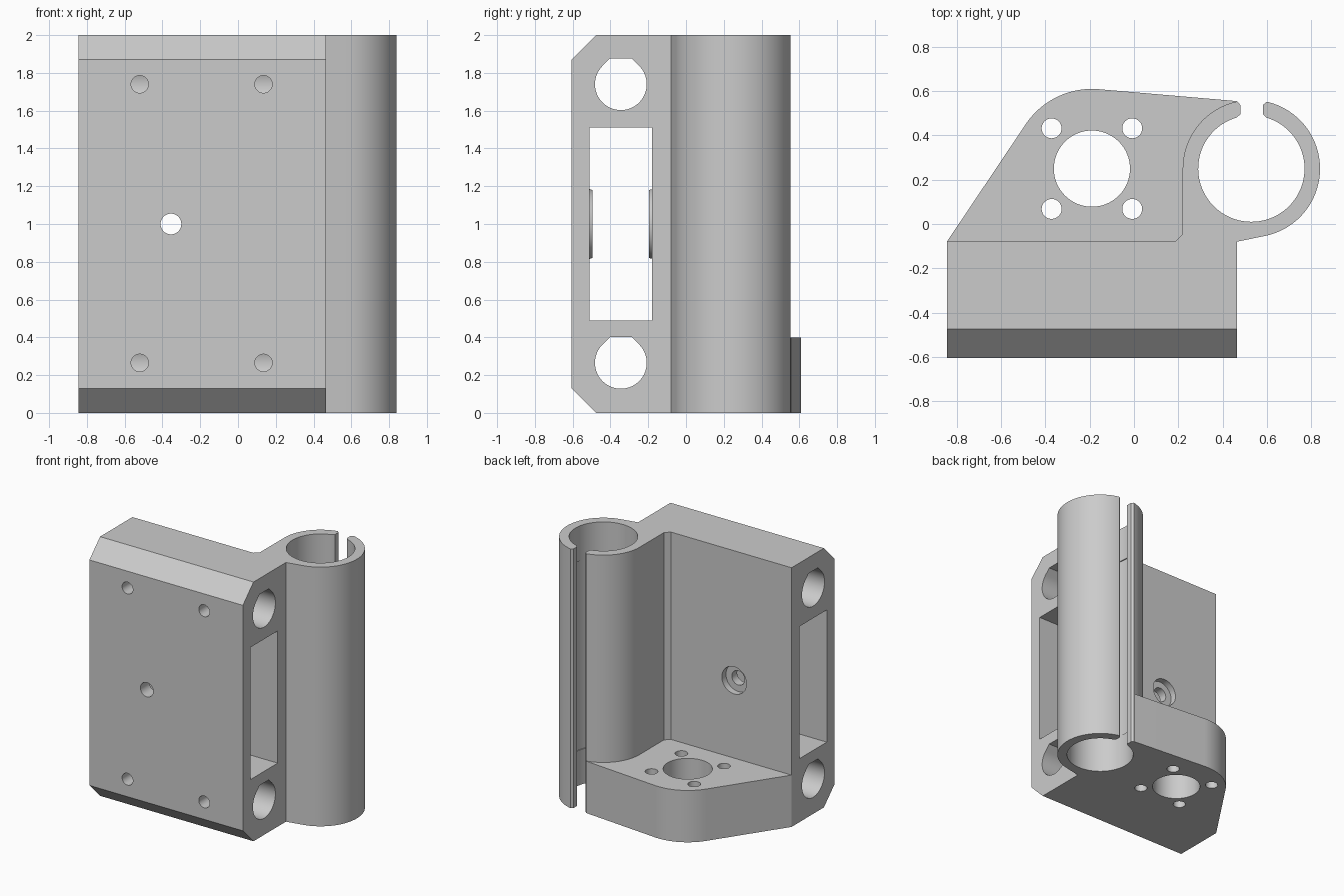
import bpy, bmesh
from math import sin, cos, radians, sqrt

if "Cube" in bpy.data.objects:
    bpy.data.objects.remove(bpy.data.objects["Cube"])

grey = bpy.data.materials.new("light grey plastic")
grey.use_nodes = True
grey.diffuse_color = (0.6, 0.6, 0.6, 1)
grey.node_tree.nodes["Principled BSDF"].inputs["Base Color"].default_value = (0.6, 0.6, 0.6, 1)

PLACE = {"x": lambda u, v, w: (w, u, v),
         "y": lambda u, v, w: (u, w, v),
         "z": lambda u, v, w: (u, v, w)}


def arc(cu, cv, r, start, end, steps=48):
    angles = [radians(start + (end - start) * i / steps) for i in range(steps + 1)]
    return [(cu + r * cos(a), cv + r * sin(a)) for a in angles]


def circle(cu, cv, r, steps=64):
    return arc(cu, cv, r, 0, 360, steps)[:-1]


def prism(name, profile, axis, low, high, top_profile=None):
    """Extrude a flat profile along an axis, optionally tapering to a second profile."""
    bm = bmesh.new()
    put = PLACE[axis]
    a = [bm.verts.new(put(u, v, low)) for u, v in profile]
    b = [bm.verts.new(put(u, v, high)) for u, v in (top_profile or profile)]
    n = len(a)
    bm.faces.new(a)
    bm.faces.new(b)
    for i in range(n):
        j = (i + 1) % n
        bm.faces.new((a[i], a[j], b[j], b[i]))
    bmesh.ops.recalc_face_normals(bm, faces=bm.faces)
    mesh = bpy.data.meshes.new(name)
    bm.to_mesh(mesh)
    bm.free()
    mesh.materials.append(grey)
    ob = bpy.data.objects.new(name, mesh)
    bpy.context.collection.objects.link(ob)
    return ob


def combine(target, other, operation):
    """Apply an exact boolean and drop the helper."""
    mod = target.modifiers.new("cut", "BOOLEAN")
    mod.operation = operation
    mod.solver = "EXACT"
    mod.object = other
    bpy.context.view_layer.objects.active = target
    bpy.ops.object.modifier_apply(modifier=mod.name)
    bpy.data.objects.remove(other)


def cut(target, *args):
    combine(target, prism("cutter", *args), "DIFFERENCE")


LEFT, RIGHT, FRONT, BACK = -0.845, 0.465, -0.605, -0.08
ROD_HEIGHTS = (0.265, 1.74)
ROD_Y, ROD_R = -0.345, 0.137

# Carriage block with chamfered front edges
bracket = prism("rod_clamp_bracket",
                [(FRONT, 0.13), (-0.475, 0), (BACK, 0), (BACK, 2), (-0.475, 2), (FRONT, 1.87)],
                "x", LEFT, RIGHT)

# Belt window through the block
cut(bracket, [(-0.51, 0.49), (-0.18, 0.49), (-0.18, 1.51), (-0.51, 1.51)], "x", -1, 1)

# Shallow bosses around the bolt inside the window
BOLT = (-0.355, 1.0)
wide, narrow = circle(*BOLT, 0.19), circle(*BOLT, 0.18)
combine(bracket, prism("front_boss", wide, "y", -0.53, -0.495, narrow), "UNION")
combine(bracket, prism("back_boss", narrow, "y", -0.195, -0.16, wide), "UNION")

# Rod channels with flattened teardrop roofs, and screw holes from the front
for z in ROD_HEIGHTS:
    flat = ROD_R * (sqrt(2) - 1)
    teardrop = arc(ROD_Y, z, ROD_R, 135, 405) + [(ROD_Y + flat, z + ROD_R), (ROD_Y - flat, z + ROD_R)]
    cut(bracket, teardrop, "x", -1, 1)
    for x in (-0.52, 0.135):
        cut(bracket, circle(x, z, 0.046, 32), "y", -0.7, ROD_Y)

# Bolt hole with counterbore at the back
cut(bracket, circle(*BOLT, 0.055, 32), "y", -0.7, 0)
cut(bracket, circle(*BOLT, 0.105, 48), "y", -0.13, 0)

# Split tube with its web to the block
TX, TY, OUTER, INNER = 0.53, 0.25, 0.31, 0.24
tube_profile = (arc(TX, TY, OUTER, 77, -77, 64)
                + [(RIGHT, BACK), (RIGHT, -0.12), (0.185, -0.12), (0.185, BACK), (0.22, -0.045)]
                + arc(TX, TY, OUTER, 180, 102, 32)
                + [(0.48, 0.538), (0.48, 0.495)]
                + arc(TX, TY, INNER, 106, 434, 96)
                + [(0.583, 0.495), (0.583, 0.538)])
combine(bracket, prism("split_tube", tube_profile, "z", 0, 2), "UNION")

# Motor flange at the bottom
MX, MY = -0.19, 0.25
flange_profile = ([(LEFT, -0.12), (LEFT, BACK)]
                  + arc(MX, MY, 0.36, 145.4, 85.2, 24)
                  + [(0.463, 0.555)]
                  + arc(TX, TY, 0.275, 104, 180, 16)
                  + [(0.255, -0.12)])
combine(bracket, prism("motor_flange", flange_profile, "z", 0, 0.4), "UNION")

# Motor opening and its four screw holes
cut(bracket, circle(MX, MY, 0.172), "z", -0.1, 0.5)
for sx in (-1, 1):
    for sy in (-1, 1):
        cut(bracket, circle(MX + sx * 0.182, MY + sy * 0.182, 0.045, 32), "z", -0.1, 0.5)

# Slight relief in the middle of the tube bore
cut(bracket, circle(TX, TY, 0.247, 96), "z", 0.27, 1.73)

# Smooth rounds, sharp edges
bpy.ops.object.select_all(action="DESELECT")
bracket.select_set(True)
bpy.context.view_layer.objects.active = bracket
bpy.ops.object.shade_smooth_by_angle(angle=radians(25))
